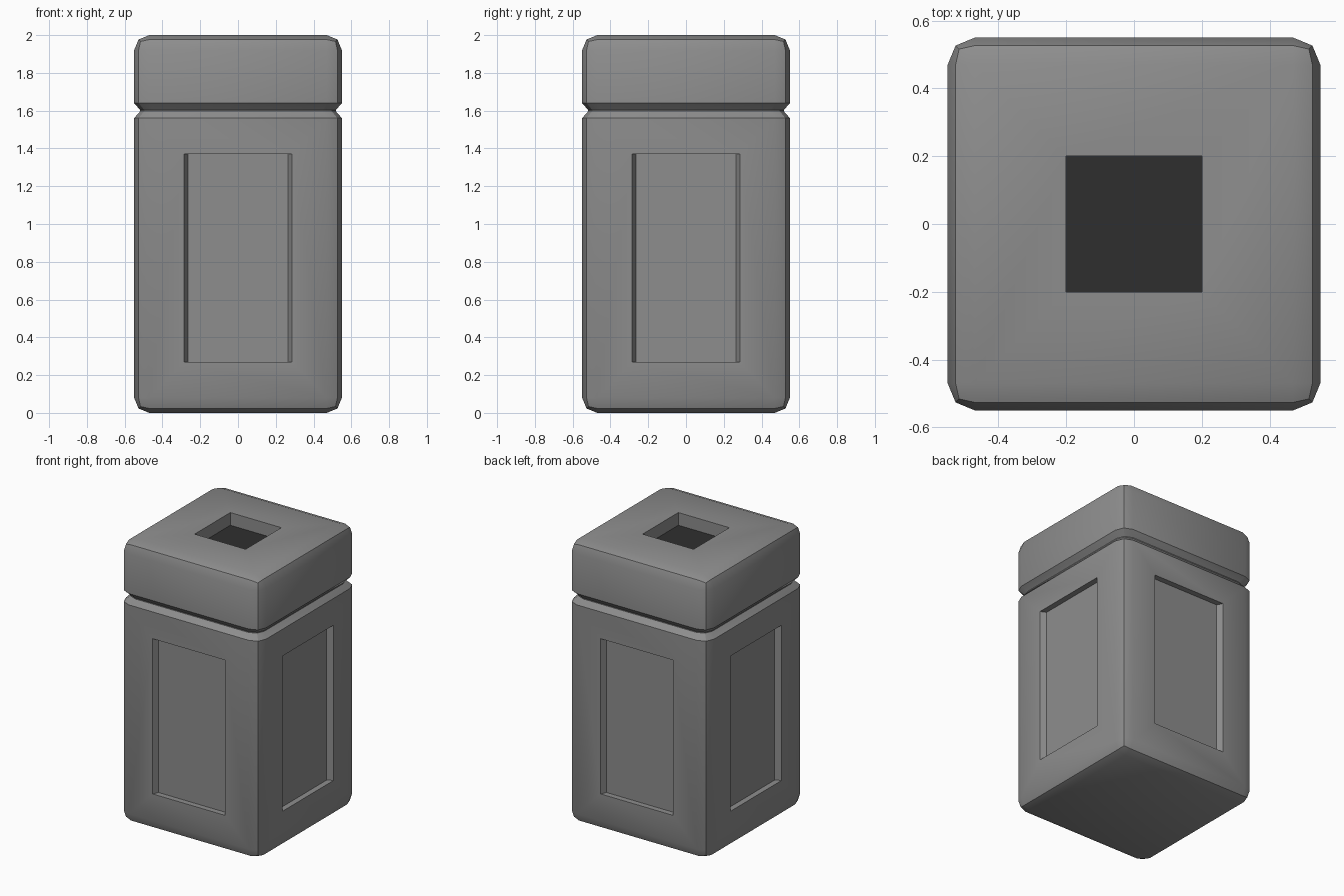
import bpy, bmesh, math
from mathutils import Matrix, Vector

if "Cube" in bpy.data.objects:
    bpy.data.objects.remove(bpy.data.objects["Cube"])


def material(name, value):
    m = bpy.data.materials.new(name)
    m.diffuse_color = (value, value, value, 1)
    m.use_nodes = True
    m.node_tree.nodes["Principled BSDF"].inputs["Base Color"].default_value = m.diffuse_color
    return m


def to_object(name, bm):
    bmesh.ops.recalc_face_normals(bm, faces=bm.faces[:])
    mesh = bpy.data.meshes.new(name)
    bm.to_mesh(mesh)
    bm.free()
    obj = bpy.data.objects.new(name, mesh)
    bpy.context.collection.objects.link(obj)
    return obj


def box(bm, size, centre, turn=0.0):
    mat = (Matrix.Rotation(turn, 4, 'Z') @ Matrix.Translation(centre)
           @ Matrix.Diagonal((*size, 1)))
    return bmesh.ops.create_cube(bm, size=1, matrix=mat)['verts']


grey = material("mid grey", 0.27)
dark = material("dark opening", 0.028)

# Body: rounded block
bm = bmesh.new()
box(bm, (1.1, 1.1, 2.0), (0, 0, 1))
bmesh.ops.bevel(bm, geom=bm.edges[:], offset=0.08, segments=2,
                profile=0.5, affect='EDGES')

# V groove between body and lid
for z in (1.56, 1.597, 1.603, 1.64):
    bmesh.ops.bisect_plane(bm, geom=bm.verts[:] + bm.edges[:] + bm.faces[:],
                           plane_co=(0, 0, z), plane_no=(0, 0, 1))
for v in bm.verts:
    if 1.59 < v.co.z < 1.61:
        v.co.x *= 0.518 / 0.55
        v.co.y *= 0.518 / 0.55
body = to_object("body", bm)
body.data.materials.append(grey)
body.data.materials.append(dark)

# Cutters: four recessed panels with slanted sides, and the top opening
DEPTH = 0.04
bm = bmesh.new()
for i in range(4):
    turn = i * math.pi / 2
    back = Matrix.Rotation(-turn, 3, 'Z')
    for v in box(bm, (1, 2 * DEPTH, 1.1), (0, -0.55, 0.82), turn):
        p = back @ v.co
        half = 0.305 if p.y < -0.55 else 0.265
        p.x = math.copysign(half, p.x)
        v.co = back.transposed() @ p
box(bm, (0.4, 0.4, 0.2), (0, 0, 2.01))
cutter = to_object("recess_cutter", bm)
cutter.data.materials.append(grey)
cutter.hide_render = True

mod = body.modifiers.new("recesses", 'BOOLEAN')
mod.operation = 'DIFFERENCE'
mod.solver = 'EXACT'
mod.object = cutter
bpy.context.view_layer.objects.active = body
body.select_set(True)
bpy.ops.object.modifier_apply(modifier=mod.name)
bpy.data.objects.remove(cutter)

# Dark floor of the top opening
for f in body.data.polygons:
    c = f.center
    inside = abs(c.x) < 0.19 and abs(c.y) < 0.19 and 1.85 < c.z < 1.96
    f.material_index = 1 if inside and f.normal.z > 0.9 else 0

bpy.ops.object.shade_smooth_by_angle(angle=math.radians(30))
